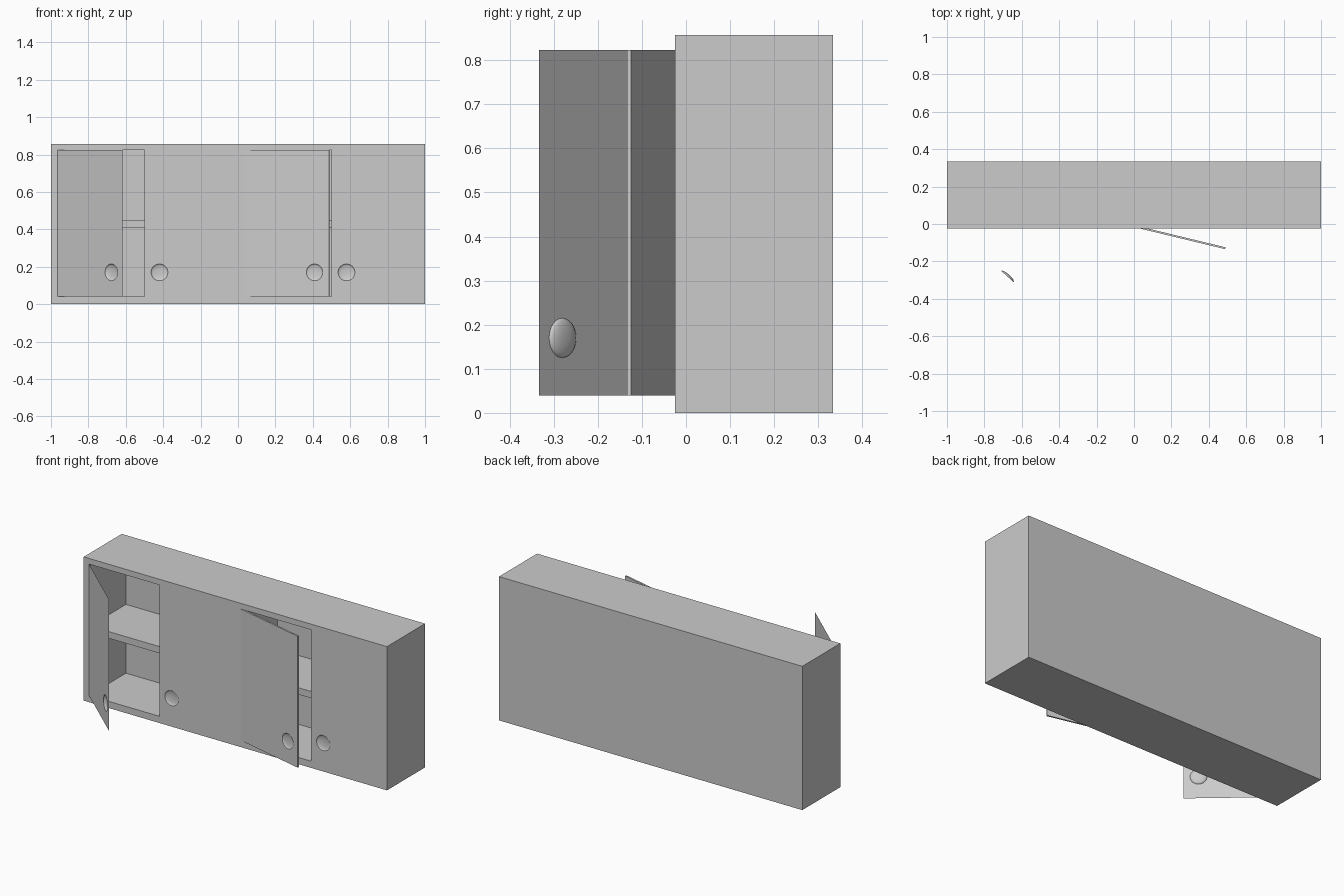
import bpy, bmesh, math
from mathutils import Vector

if "Cube" in bpy.data.objects:
    bpy.data.objects.remove(bpy.data.objects["Cube"], do_unlink=True)

# Overall sizes
FRONT, BACK, HEIGHT = -0.025, 0.333, 0.857
LOW, HIGH = 0.04, 0.823            # opening bottom and top
EDGE, MID = 0.965, 0.035           # outer and inner limits of each opening
DOOR_W = (EDGE - MID) / 2
THICK = 0.01
GRIP_U, GRIP_Z, GRIP_R = 0.385, 0.17, 0.045

grey = bpy.data.materials.new("light_grey")
grey.use_nodes = True
colour = (0.6, 0.6, 0.6, 1.0)
grey.diffuse_color = colour
grey.node_tree.nodes["Principled BSDF"].inputs["Base Color"].default_value = colour


def finish(name, bm):
    mesh = bpy.data.meshes.new(name)
    bm.to_mesh(mesh)
    bm.free()
    mesh.materials.append(grey)
    obj = bpy.data.objects.new(name, mesh)
    bpy.context.collection.objects.link(obj)
    return obj


def box(name, lo, hi):
    bm = bmesh.new()
    bmesh.ops.create_cube(bm, size=1)
    lo, hi = Vector(lo), Vector(hi)
    for v in bm.verts:
        v.co = (lo + hi) / 2 + v.co * (hi - lo)
    return finish(name, bm)


def door(name, hinge_x, side, angle, thick, dent):
    """Panel running from its hinge to `side`, with a round finger dent."""
    bm = bmesh.new()
    h = HIGH - LOW

    def loop(points):
        vs = [bm.verts.new(p) for p in points]
        return vs, [bm.edges.new((vs[i], vs[(i + 1) % len(vs)])) for i in range(len(vs))]

    def ring(r, y, n=32):
        return [(side * GRIP_U + r * math.cos(2 * math.pi * i / n), y,
                 GRIP_Z - LOW + r * math.sin(2 * math.pi * i / n)) for i in range(n)]

    # Front panel with a round hole
    corners = [(0, 0), (side * DOOR_W, 0), (side * DOOR_W, h), (0, h)]
    rect, edges = loop([(x, 0, z) for x, z in corners])
    rim, rim_edges = loop(ring(GRIP_R, 0))
    bmesh.ops.triangle_fill(bm, edges=edges + rim_edges, use_beauty=True,
                            normal=(0, -1, 0))
    # Shallow bowl filling the hole
    bowl, prev, steps = [], rim, 6
    for k in range(1, steps):
        t = k / steps * math.pi / 2
        cur = [bm.verts.new(p) for p in ring(GRIP_R * math.cos(t), dent * math.sin(t))]
        for i in range(len(cur)):
            j = (i + 1) % len(cur)
            bowl.append(bm.faces.new((prev[i], prev[j], cur[j], cur[i])))
        prev = cur
    bowl.append(bm.faces.new(prev))
    for f in bowl:
        f.smooth = True
    # Sides and back of a solid panel
    if thick:
        back = [bm.verts.new((x, thick, z)) for x, z in corners]
        bm.faces.new(back)
        for i in range(4):
            j = (i + 1) % 4
            bm.faces.new((rect[i], rect[j], back[j], back[i]))
    bmesh.ops.recalc_face_normals(bm, faces=bm.faces[:])
    if bowl[-1].normal.y > 0:
        bmesh.ops.reverse_faces(bm, faces=bm.faces[:])
    obj = finish(name, bm)
    obj.location = (hinge_x, FRONT, LOW)
    obj.rotation_euler.z = -math.radians(angle)
    return obj


# Cabinet body with two hollow bays
body = box("cabinet_body", (-1, FRONT, 0), (1, BACK, HEIGHT))
for x0, x1 in ((-EDGE, -MID), (MID, EDGE)):
    cutter = box("bay_cutter", (x0, FRONT - 0.1, LOW), (x1, BACK - 0.01, HIGH))
    cutter.hide_render = True
    mod = body.modifiers.new("bay", "BOOLEAN")
    mod.operation = "DIFFERENCE"
    mod.solver = "EXACT"
    mod.object = cutter
    bpy.context.view_layer.objects.active = body
    bpy.ops.object.modifier_apply(modifier=mod.name)
    bpy.data.objects.remove(cutter, do_unlink=True)

# One shelf per bay
box("right_shelf", (-EDGE, FRONT + THICK, 0.41), (-MID, BACK - 0.01, 0.45))
box("left_shelf", (MID, FRONT + THICK, 0.41), (EDGE, BACK - 0.01, 0.45))

# Doors: one open and one closed on each bay
door("right_open_door", -EDGE, 1, 41.6, 0, 0.013)
door("right_closed_door", -MID, -1, 0, THICK, 0.0095)
door("left_open_door", MID, 1, 13.6, THICK, 0.0095)
door("left_closed_door", EDGE, -1, 0, THICK, 0.0095)
